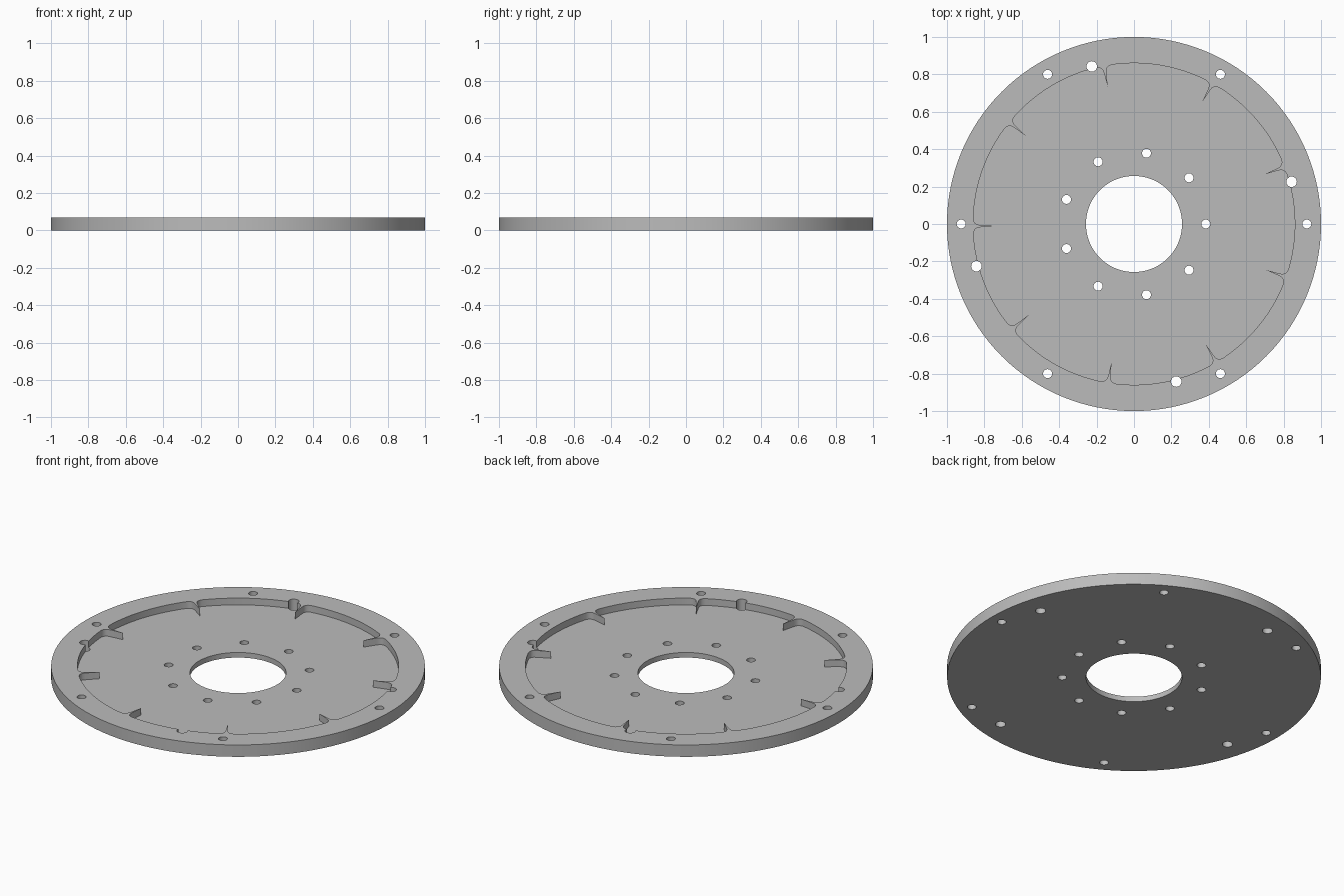
import bpy, bmesh
from math import cos, sin, radians, tau

if "Cube" in bpy.data.objects:
    bpy.data.objects.remove(bpy.data.objects["Cube"])

HEIGHT, FLOOR = 0.07, 0.03
RECESS_R, TIP_R = 0.86, 0.745
FINS, FIN_START = 9, 20.8

grey = bpy.data.materials.new("plain grey")
grey.use_nodes = True
colour = (0.5, 0.5, 0.5, 1)
grey.diffuse_color = colour
grey.node_tree.nodes["Principled BSDF"].inputs["Base Color"].default_value = colour


def circle(radius, cx=0, cy=0, sides=24):
    return [(cx + radius * cos(tau * i / sides), cy + radius * sin(tau * i / sides))
            for i in range(sides)]


def prism_object(name, outlines, z0, z1):
    """Extrude each closed outline from z0 to z1 into one object."""
    bm = bmesh.new()
    for outline in outlines:
        face = bm.faces.new([bm.verts.new((x, y, z0)) for x, y in outline])
        new = bmesh.ops.extrude_face_region(bm, geom=[face])["geom"]
        bmesh.ops.translate(bm, vec=(0, 0, z1 - z0),
                            verts=[v for v in new if isinstance(v, bmesh.types.BMVert)])
    bmesh.ops.recalc_face_normals(bm, faces=bm.faces)
    mesh = bpy.data.meshes.new(name)
    bm.to_mesh(mesh)
    bm.free()
    mesh.materials.append(grey)
    obj = bpy.data.objects.new(name, mesh)
    bpy.context.collection.objects.link(obj)
    return obj


def recess_outline():
    """Circle interrupted by thin pointed fins with filleted roots."""
    flank = [(0.822, 0.006), (0.838, 0.009), (0.849, 0.016), (0.856, 0.027)]
    pts = []
    step = 360 / FINS
    for k in range(FINS):
        a = radians(FIN_START + k * step)

        def place(r, side):
            return (r * cos(a) - side * sin(a), r * sin(a) + side * cos(a))

        pts += [place(r, -s) for r, s in reversed(flank)]
        pts.append(place(TIP_R, 0))
        pts += [place(r, s) for r, s in flank]
        for i in range(13):
            t = a + radians(2.8 + (step - 5.6) * i / 12)
            pts.append((RECESS_R * cos(t), RECESS_R * sin(t)))
    return pts


def hole_ring(count, ring, radius, start=0):
    return [circle(radius, ring * cos(radians(start) + tau * k / count),
                   ring * sin(radians(start) + tau * k / count)) for k in range(count)]


# Solid disc, recess cutter and through-hole cutters
plate = prism_object("flange_plate", [circle(1, sides=128)], 0, HEIGHT)
recess = prism_object("recess_cutter", [recess_outline()], FLOOR, HEIGHT + 0.1)
holes = prism_object(
    "hole_cutter",
    [circle(0.257, sides=72)]              # centre bore
    + hole_ring(9, 0.384, 0.024)           # inner bolt circle
    + hole_ring(6, 0.924, 0.024)           # rim bolt circle
    + hole_ring(4, 0.872, 0.028, 15),      # dowel holes breaking the rim wall
    -0.1, HEIGHT + 0.1)

for cutter in (recess, holes):
    cutter.hide_render = True
    mod = plate.modifiers.new(cutter.name, "BOOLEAN")
    mod.operation = "DIFFERENCE"
    mod.solver = "EXACT"
    mod.object = cutter

# Bake the cuts and drop the cutters
graph = bpy.context.evaluated_depsgraph_get()
plate.data = bpy.data.meshes.new_from_object(plate.evaluated_get(graph))
plate.modifiers.clear()
for cutter in (recess, holes):
    bpy.data.objects.remove(cutter)

bpy.ops.object.select_all(action="DESELECT")
plate.select_set(True)
bpy.context.view_layer.objects.active = plate
bpy.ops.object.shade_smooth_by_angle(angle=radians(30))
